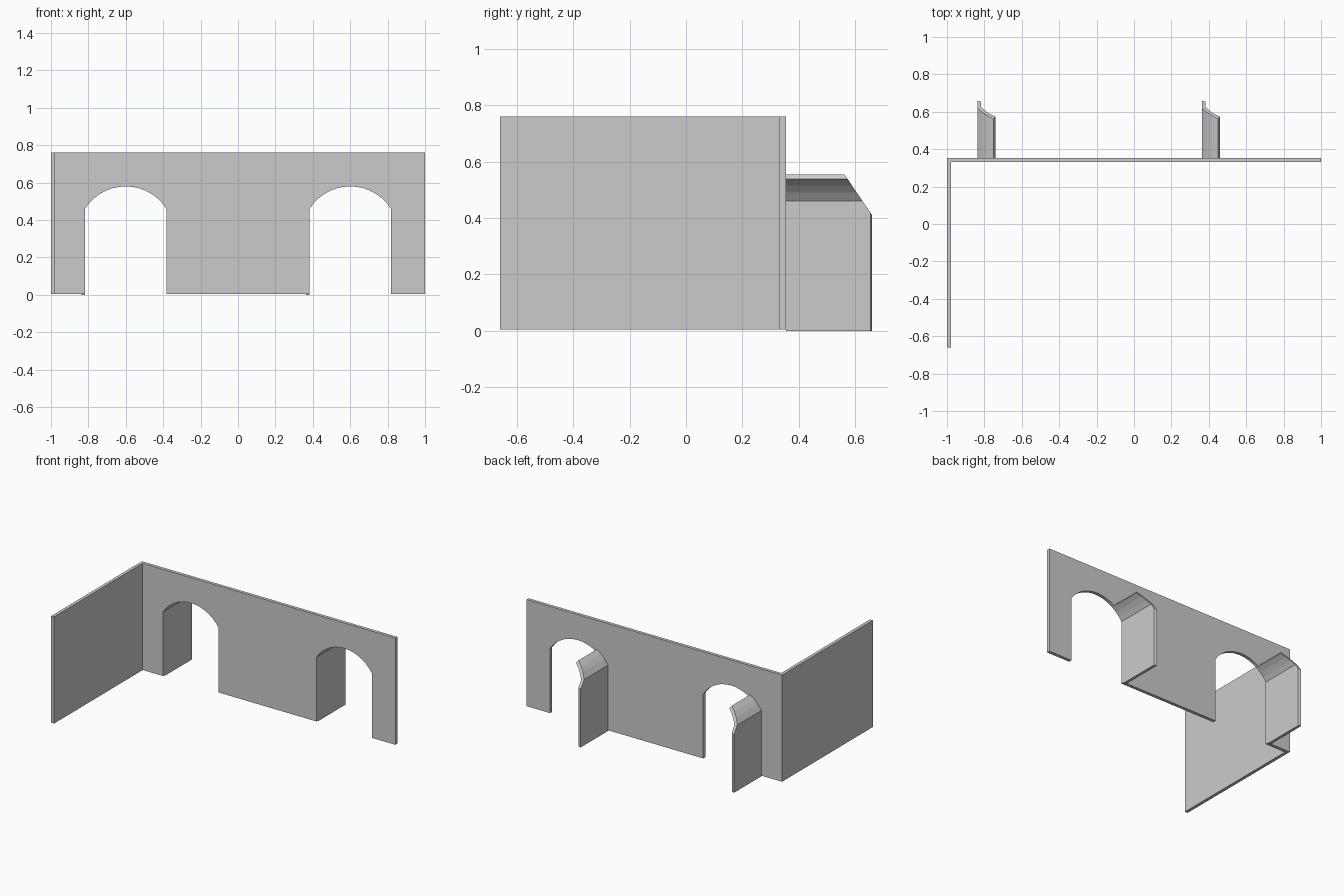
import bpy, bmesh, math
from mathutils import Vector

if "Cube" in bpy.data.objects:
    bpy.data.objects.remove(bpy.data.objects["Cube"])

WALL_T = 0.0225                      # wall thickness
Y0, Y1 = 0.331, 0.354                # front and back of the arched wall
Z0, Z1 = 0.005, 0.76                 # wall bottom and top
HALF_W, SPRING, APEX = 0.2175, 0.46, 0.58
RISE = APEX - SPRING
R = (HALF_W ** 2 + RISE ** 2) / (2 * RISE)
CZ = APEX - R
SPAN = math.asin(HALF_W / R)         # half angle of the arch
SEGS = 14


def arc(cx, radius, first, last, start=SPAN):
    """Points on the arch circle, numbered from the left springing."""
    step = 2 * SPAN / SEGS
    return [(cx + radius * math.sin(-start + step * i), CZ + radius * math.cos(-start + step * i))
            for i in range(first, last + 1)]


def extrude_profile(name, pts, y0, y1, cuts=()):
    """Extrude an x-z outline along y, then trim with planes (point, outward normal)."""
    bm = bmesh.new()
    face = bm.faces.new([bm.verts.new((x, y0, z)) for x, z in pts])
    ext = bmesh.ops.extrude_face_region(bm, geom=[face])
    new = [g for g in ext["geom"] if isinstance(g, bmesh.types.BMVert)]
    bmesh.ops.translate(bm, verts=new, vec=(0, y1 - y0, 0))
    for co, no in cuts:
        geom = bm.verts[:] + bm.edges[:] + bm.faces[:]
        res = bmesh.ops.bisect_plane(bm, geom=geom, plane_co=co, plane_no=no, clear_outer=True)
        edges = [g for g in res["geom_cut"] if isinstance(g, bmesh.types.BMEdge)]
        bmesh.ops.holes_fill(bm, edges=edges)
    bmesh.ops.recalc_face_normals(bm, faces=bm.faces[:])
    mesh = bpy.data.meshes.new(name)
    bm.to_mesh(mesh)
    bm.free()
    obj = bpy.data.objects.new(name, mesh)
    bpy.context.collection.objects.link(obj)
    return obj


# Long wall with two arched openings
outline = [(-1, Z0)]
for cx in (-0.6, 0.6):
    outline += [(cx - HALF_W, Z0)] + arc(cx, R, 0, SEGS) + [(cx + HALF_W, Z0)]
outline += [(1, Z0), (1, Z1), (-1, Z1)]
extrude_profile("arched_wall", outline, Y0, Y1)

# Plain side wall
extrude_profile("side_wall", [(-1, Z0), (-1 + WALL_T, Z0), (-1 + WALL_T, Z1), (-1, Z1)], -0.66, Y0)

# Partial passage linings behind the left side of each opening
T = 0.02
for side, cx in (("left", -0.6), ("right", 0.6)):
    inner = arc(cx, R, 0, 3)
    outer = arc(cx, R + T, 0, 3)
    outer[0] = (cx - HALF_W - T, CZ + math.sqrt((R + T) ** 2 - (HALF_W + T) ** 2))
    profile = [(cx - HALF_W, 0)] + inner + outer[::-1] + [(cx - HALF_W - T, 0)]
    xo = cx - HALF_W - T
    cuts = [(Vector((cx, 0.66, 0.41)), Vector((0, 0.14, 0.095)).normalized()),   # sloped end
            (Vector((xo, 0.66, 0)), Vector((0.4, 1, 0)).normalized())]           # mitred end
    # keep the mitre from trimming the curved top
    cuts[1] = (Vector((xo, 0.66, 0)), Vector((0.3, 1, 0)).normalized())
    extrude_profile(side + "_passage_lining", profile, Y1, 0.67, cuts)
